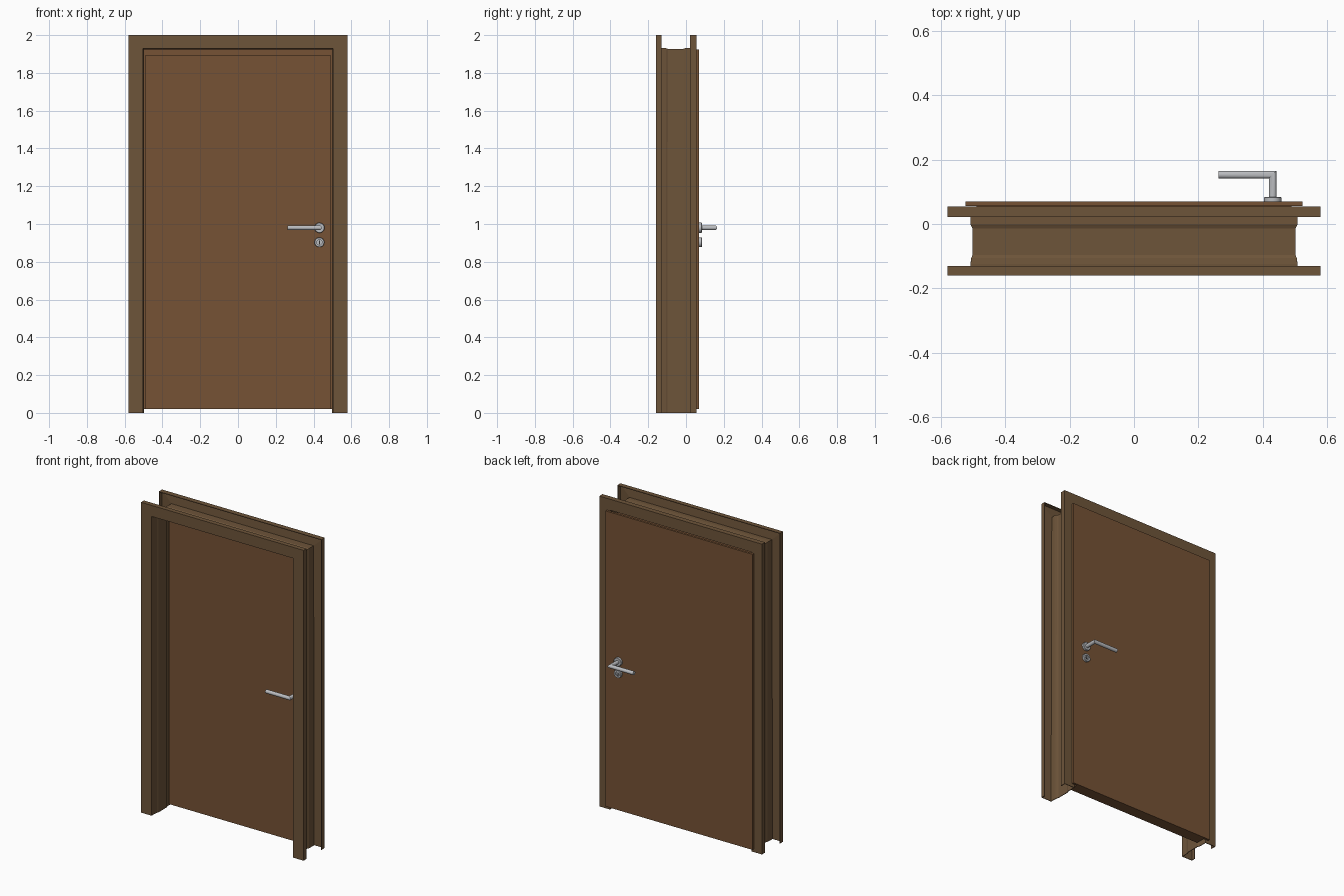
import bpy, bmesh
from math import sin, cos, pi

if "Cube" in bpy.data.objects:
    bpy.data.objects.remove(bpy.data.objects["Cube"])

def material(name, rgb):
    m = bpy.data.materials.new(name)
    m.diffuse_color = (*rgb, 1)
    m.use_nodes = True
    m.node_tree.nodes["Principled BSDF"].inputs["Base Color"].default_value = m.diffuse_color
    return m

LEAF = material("leaf_wood", (0.18, 0.085, 0.035))
FRAME = material("frame_brown", (0.155, 0.09, 0.042))
STEEL = material("steel", (0.50, 0.51, 0.53))
DARK = material("dark_slot", (0.03, 0.03, 0.03))

def finish(name, bm, mat, smooth=False, recalc=True):
    if recalc:
        bmesh.ops.recalc_face_normals(bm, faces=bm.faces)
    me = bpy.data.meshes.new(name)
    bm.to_mesh(me)
    bm.free()
    ob = bpy.data.objects.new(name, me)
    bpy.context.collection.objects.link(ob)
    me.materials.append(mat)
    if smooth:
        bpy.ops.object.select_all(action='DESELECT')
        ob.select_set(True)
        bpy.context.view_layer.objects.active = ob
        bpy.ops.object.shade_smooth_by_angle(angle=0.6)
    return ob

def skin(bm, rings, closed=True, caps=False):
    """Join successive rings of points with quads."""
    vs = [[bm.verts.new(p) for p in r] for r in rings]
    for a, b in zip(vs, vs[1:]):
        n = len(a)
        for i in range(n if closed else n - 1):
            j = (i + 1) % n
            bm.faces.new((a[i], a[j], b[j], b[i]))
    if caps:
        bm.faces.new(vs[0])
        bm.faces.new(vs[-1])

def box(name, lo, hi, mat):
    bm = bmesh.new()
    skin(bm, [[(lo[0], lo[1], z), (hi[0], lo[1], z), (hi[0], hi[1], z), (lo[0], hi[1], z)]
              for z in (lo[2], hi[2])], caps=True)
    return finish(name, bm, mat)

# Door frame: folded sheet profile (offset from opening, y) swept round three sides
HALF, TOP = 0.504, 1.929
prof = [(.076, -.13), (.076, -.16), (0, -.16), (0, -.125), (-.002, -.108), (-.006, -.098),
        (-.006, -.012), (-.002, -.004), (0, 0), (0, .055), (.076, .055), (.076, .022)]
K = (2.0 - TOP) / .076
bm = bmesh.new()
skin(bm, [[(-HALF - d, y, 0) for d, y in prof],
          [(-HALF - d, y, TOP + d * K) for d, y in prof],
          [(HALF + d, y, TOP + d * K) for d, y in prof],
          [(HALF + d, y, 0) for d, y in prof]], closed=False)
frame = finish("door_frame", bm, FRAME, recalc=False)
sol = frame.modifiers.new("sheet", 'SOLIDIFY')
sol.thickness, sol.offset, sol.use_even_offset = 0.004, -1, True

# Rebated door leaf: core plus overlapping back lip
FRONT, BACK = -0.005, 0.07
box("leaf_core", (-.49, FRONT, .02), (.49, .0555, 1.895), LEAF)
box("leaf_lip", (-.524, .0555, .02), (.524, BACK, 1.925), LEAF)

# Door furniture on both faces
N = 32
ANG = [2 * pi * i / N for i in range(N)]
HX, HZ, KZ = 0.431, 0.98, 0.903

def furniture(side, face, s):
    def disc(r, y, z):
        return [(HX + r * cos(a), face + s * y, z + r * sin(a)) for a in ANG]

    # lever rose
    bm = bmesh.new()
    skin(bm, [disc(.027, 0, HZ), disc(.027, .012, HZ), disc(.025, .014, HZ)], caps=True)
    finish(side + "_lever_rose", bm, STEEL, True)

    # mitred lever
    r, y1, x1 = .012, .083, .263
    bm = bmesh.new()
    skin(bm, [[(HX + r * cos(a), face + s * .012, HZ + r * sin(a)) for a in ANG],
              [(HX + r * cos(a), face + s * (y1 + r * cos(a)), HZ + r * sin(a)) for a in ANG],
              [(x1, face + s * (y1 + r * cos(a)), HZ + r * sin(a)) for a in ANG]], caps=True)
    finish(side + "_lever", bm, STEEL, True)

    # key rose with a recessed centre
    bm = bmesh.new()
    skin(bm, [disc(.026, 0, KZ), disc(.026, .012, KZ), disc(.024, .014, KZ),
              disc(.014, .014, KZ), disc(.014, .006, KZ)], caps=True)
    finish(side + "_key_rose", bm, STEEL, True)

    # lock cylinder and key slot
    bm = bmesh.new()
    skin(bm, [[(HX + .008 * cos(a), face + s * y, KZ + .004 + .008 * sin(a)) for a in ANG]
              for y in (.005, .011)], caps=True)
    finish(side + "_lock_cylinder", bm, STEEL, True)
    ya, yb = sorted((face + s * .006, face + s * .0115))
    box(side + "_key_slot", (HX - .002, ya, KZ - .012), (HX + .002, yb, KZ + .009), DARK)

furniture("back", BACK, 1)
furniture("front", FRONT, -1)
